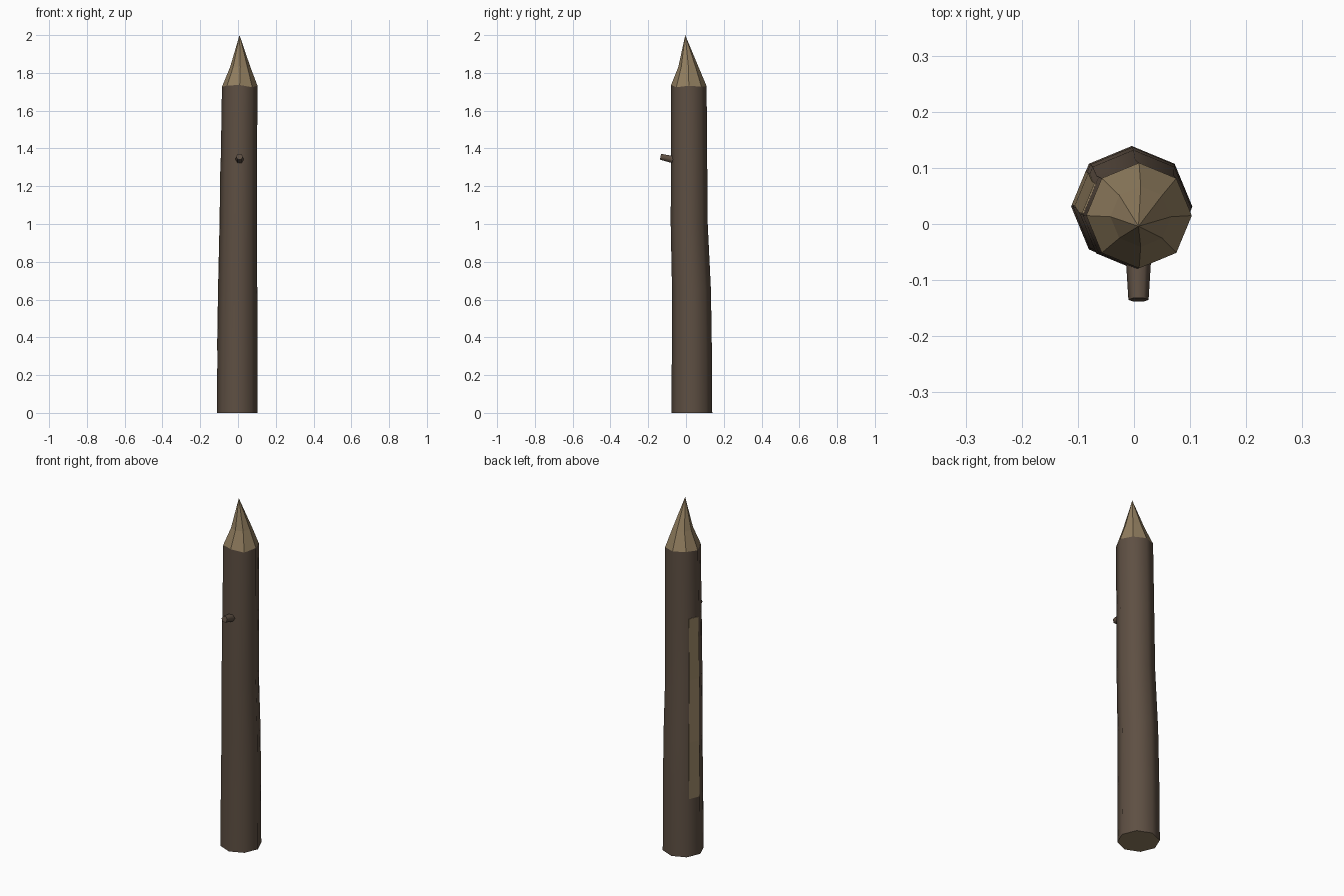
import bpy, bmesh, math
from mathutils import Vector

if "Cube" in bpy.data.objects:
    bpy.data.objects.remove(bpy.data.objects["Cube"])

def material(name, rgb):
    m = bpy.data.materials.new(name)
    m.diffuse_color = (*rgb, 1)
    m.use_nodes = True
    m.node_tree.nodes["Principled BSDF"].inputs["Base Color"].default_value = m.diffuse_color
    return m

BARK = material("dark bark", (0.112, 0.079, 0.056))
WOOD = material("bare wood", (0.285, 0.208, 0.115))

SIDES = 8
# Centre line of the slightly bent log: z, centre x, centre y, radius
SPINE = [(0, -.004, .031, .108), (.33, -.003, .031, .106), (.65, -.001, .029, .103),
         (1.0, .002, .017, .098), (1.35, .005, .016, .096), (1.73, .009, .015, .094)]
WAVE = [0, .004, -.004, .003, .006, -.006, .002, -.003]   # uneven bark edge at the top


def ring(z, cx, cy, r, n=SIDES, wave=False):
    pts = []
    for k in range(n):
        a = math.pi / 2 + math.tau * k / n
        pts.append(Vector((cx + r * math.cos(a), cy + r * math.sin(a),
                           z + (WAVE[k] if wave else 0))))
    return pts


def loft(name, rings, mats, start=True, end=True, apex=None, smooth=None):
    """Skin a stack of rings, optionally capped or closed to a point."""
    bm = bmesh.new()
    rows = [[bm.verts.new(p) for p in r] for r in rings]
    n = len(rows[0])
    for a, b in zip(rows, rows[1:]):
        for k in range(n):
            j = (k + 1) % n
            bm.faces.new((a[k], a[j], b[j], b[k]))
    if apex:
        tip = bm.verts.new(apex)
        for k in range(n):
            bm.faces.new((rows[-1][k], rows[-1][(k + 1) % n], tip))
    elif end:
        bm.faces.new(rows[-1])
    if start:
        cap = bm.faces.new(rows[0][::-1])
        cap.material_index = len(mats) - 1
    bmesh.ops.recalc_face_normals(bm, faces=bm.faces)
    me = bpy.data.meshes.new(name)
    bm.to_mesh(me)
    bm.free()
    for m in mats:
        me.materials.append(m)
    ob = bpy.data.objects.new(name, me)
    bpy.context.collection.objects.link(ob)
    if smooth:
        bpy.ops.object.select_all(action='DESELECT')
        ob.select_set(True)
        bpy.context.view_layer.objects.active = ob
        bpy.ops.object.shade_smooth_by_angle(angle=math.radians(smooth))
    return ob


# Bark-covered log with a cut wooden base
log_rings = [ring(*s) for s in SPINE[:-1]] + [ring(*SPINE[-1], wave=True)]
loft("log", log_rings, [BARK, WOOD], end=False, smooth=60)

# Sharpened point, hollowed slightly on the front and left
loft("sharpened_point", [log_rings[-1], ring(1.83, .012, .013, .054)], [WOOD],
     start=False, apex=(.008, -.004, 2.0))

# Peeled strip: thin plate along one side of the log
out = Vector((math.cos(math.radians(157.5)), math.sin(math.radians(157.5)), 0))
strip = []
for r in log_rings[1:5]:
    a, b = r[1].lerp(r[2], .17), r[1].lerp(r[2], .97)
    strip.append([a - out * .003, a + out * .003, b + out * .003, b - out * .003])
loft("peeled_strip", strip, [WOOD])

# Broken branch stub on the front, rising a little
base, tip = Vector((.008, -.055, 1.338)), Vector((.008, -.135, 1.356))
d = (tip - base).normalized()
side = Vector((1, 0, 0))
up = side.cross(d)
stub = [[c + r * (side * math.cos(math.tau * k / 6) + up * math.sin(math.tau * k / 6))
         for k in range(6)] for c, r in ((base, .023), (tip, .018))]
loft("branch_stub", stub, [BARK], smooth=61)
